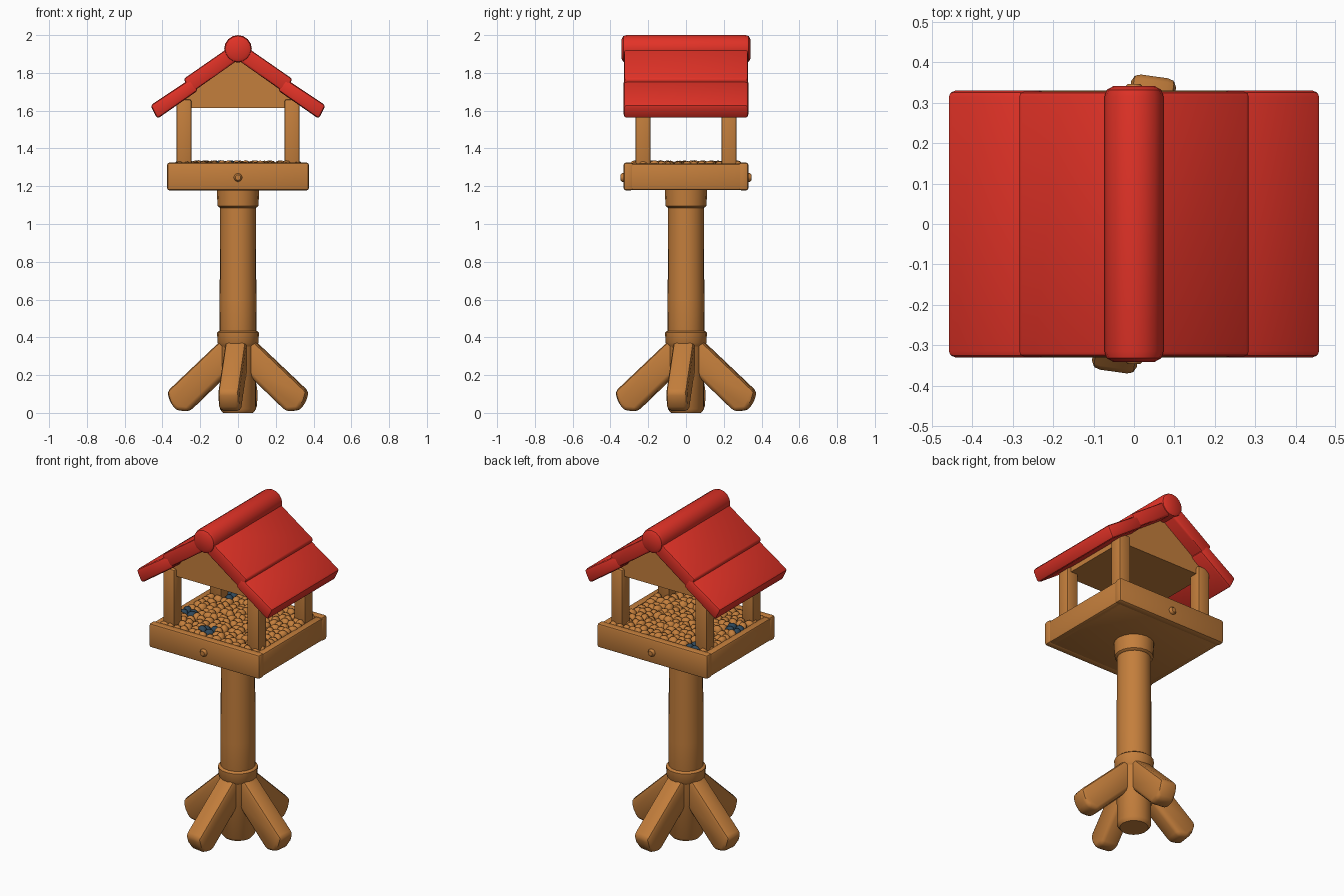
import bpy, bmesh, math, random
from mathutils import Matrix, Vector

if "Cube" in bpy.data.objects:
    bpy.data.objects.remove(bpy.data.objects["Cube"])

random.seed(4)


def material(name, rgb):
    m = bpy.data.materials.new(name)
    m.diffuse_color = (*rgb, 1)
    m.use_nodes = True
    m.node_tree.nodes["Principled BSDF"].inputs["Base Color"].default_value = m.diffuse_color
    return m


WOOD = material("warm wood", (0.55, 0.21, 0.045))
RED = material("roof red", (0.76, 0.032, 0.02))
DARK = material("dark seed blue", (0.028, 0.065, 0.105))


def finish(name, bm, mats, angle=40):
    bmesh.ops.recalc_face_normals(bm, faces=bm.faces)
    me = bpy.data.meshes.new(name)
    bm.to_mesh(me)
    bm.free()
    ob = bpy.data.objects.new(name, me)
    bpy.context.collection.objects.link(ob)
    for m in mats:
        me.materials.append(m)
    bpy.ops.object.select_all(action='DESELECT')
    ob.select_set(True)
    bpy.context.view_layer.objects.active = ob
    bpy.ops.object.shade_smooth_by_angle(angle=math.radians(angle))
    return ob


def soften(bm, r, limit=0.35):
    edges = [e for e in bm.edges if e.calc_face_angle(0) > limit]
    bmesh.ops.bevel(bm, geom=edges, offset=r, segments=2, profile=0.5,
                    affect='EDGES', clamp_overlap=True)


def box(name, lo, hi, mat, r=0.012):
    bm = bmesh.new()
    c = [(a + b) / 2 for a, b in zip(lo, hi)]
    s = [b - a for a, b in zip(lo, hi)]
    bmesh.ops.create_cube(bm, size=1, matrix=Matrix.Translation(c) @ Matrix.Diagonal((*s, 1)))
    soften(bm, r)
    return finish(name, bm, [mat])


def prism(name, pts, half, mat, r=0.012, spin=0.0):
    """Outline in the x-z plane, extruded along y by +-half, spun about z."""
    bm = bmesh.new()
    f = bm.faces.new([bm.verts.new((x, -half, z)) for x, z in pts])
    ext = bmesh.ops.extrude_face_region(bm, geom=[f])
    verts = [v for v in ext['geom'] if isinstance(v, bmesh.types.BMVert)]
    bmesh.ops.translate(bm, verts=verts, vec=(0, 2 * half, 0))
    bmesh.ops.recalc_face_normals(bm, faces=bm.faces)
    if r:
        soften(bm, r)
    bm.transform(Matrix.Rotation(spin, 4, 'Z'))
    return finish(name, bm, [mat])


def lathe(name, pts, mat, matrix=Matrix(), sides=20):
    """Radius/height outline turned about z, closed by end caps."""
    bm = bmesh.new()
    rings = [[bm.verts.new((r * math.cos(math.tau * i / sides),
                            r * math.sin(math.tau * i / sides), z))
              for i in range(sides)] for r, z in pts]
    for a, b in zip(rings, rings[1:]):
        for i in range(sides):
            j = (i + 1) % sides
            bm.faces.new((a[i], a[j], b[j], b[i]))
    bm.faces.new(rings[0])
    bm.faces.new(rings[-1])
    bm.transform(matrix)
    return finish(name, bm, [mat])


# Post with its two collars
lathe("post", [(0.08, 0.0), (0.096, 0.02), (0.097, 0.6), (0.095, 1.15)], WOOD)
lathe("lower_collar", [(0.095, 0.35), (0.108, 0.37), (0.111, 0.425), (0.1, 0.434)], WOOD)
lathe("upper_collar", [(0.095, 1.085), (0.108, 1.095), (0.113, 1.19)], WOOD)

# Four slanted braces, slightly twisted around the post
leg = [(0.04, 0.425), (0.09, 0.38), (0.375, 0.112), (0.358, 0.06),
       (0.328, 0.014), (0.262, 0.008), (0.04, 0.22)]
for k, side in enumerate(("right", "back", "left", "front")):
    prism(side + "_leg", leg, 0.056, WOOD, 0.022, math.radians(90 * k - 8))

# Tray: floor, rim boards and pegs
box("tray_floor", (-0.355, -0.31, 1.18), (0.355, 0.31, 1.29), WOOD)
for s, side in ((-1, "front"), (1, "back")):
    y0, y1 = sorted((s * 0.28, s * 0.33))
    box(side + "_rim", (-0.375, y0, 1.178), (0.375, y1, 1.325), WOOD)
    turn = Matrix.Translation((0, s * 0.32, 1.246)) @ Matrix.Rotation(-s * math.pi / 2, 4, 'X')
    lathe(side + "_peg", [(0.023, 0), (0.023, 0.018), (0.015, 0.027)], WOOD, turn, 8)
for s, side in ((-1, "left"), (1, "right")):
    x0, x1 = sorted((s * 0.325, s * 0.372))
    box(side + "_rim", (x0, -0.315, 1.18), (x1, 0.315, 1.319), WOOD)

# Seeds: jittered rows of flattened beads, dark ones in a few clusters
clusters = [(-0.06, -0.21), (-0.29, -0.07), (-0.24, 0.265)]
bm = bmesh.new()
nx, ny = 15, 13
for i in range(nx):
    for j in range(ny):
        x = -0.305 + 0.61 * i / (nx - 1) + random.uniform(-0.01, 0.01)
        y = -0.262 + 0.524 * j / (ny - 1) + random.uniform(-0.01, 0.01)
        mat = (Matrix.Translation((x, y, 1.3 + random.uniform(-0.004, 0.006)))
               @ Matrix.Rotation(random.uniform(0, 3), 4, 'Z')
               @ Matrix.Rotation(random.uniform(-0.3, 0.3), 4, 'X')
               @ Matrix.Diagonal((0.033, 0.026, 0.032, 1)))
        new = bmesh.ops.create_uvsphere(bm, u_segments=8, v_segments=6, radius=1, matrix=mat)
        dark = any((Vector((x, y)) - Vector(c)).length < 0.048 for c in clusters)
        if dark:
            for f in {f for v in new['verts'] for f in v.link_faces}:
                f.material_index = 1
finish("seeds", bm, [WOOD, DARK], 60)

# Corner posts
for sx, a in ((-1, "left"), (1, "right")):
    for sy, b in ((-1, "front"), (1, "back")):
        x, y = sx * 0.286, sy * 0.227
        box(f"{b}_{a}_upright", (x - 0.04, y - 0.04, 1.27), (x + 0.04, y + 0.04, 1.66), WOOD)

# Gable block under the roof
prism("gable", [(-0.3, 1.615), (0.3, 1.615), (0.3, 1.665), (0, 1.88), (-0.3, 1.665)],
      0.245, WOOD, 0)

# Roof: two overlapping slabs on each slope and a round ridge
upper = [(0, 1.968), (0.288, 1.768), (0.25, 1.692), (0, 1.868)]
lower = [(0.25, 1.77), (0.464, 1.628), (0.428, 1.556), (0.21, 1.708)]
for s, side in ((-1, "left"), (1, "right")):
    prism(side + "_upper_roof", [(s * x, z) for x, z in upper], 0.328, RED, 0.012)
    prism(side + "_lower_roof", [(s * x, z) for x, z in lower], 0.33, RED, 0.016)
lathe("roof_ridge", [(0.05, -0.342), (0.068, -0.332), (0.073, -0.315),
                     (0.073, 0.315), (0.068, 0.332), (0.05, 0.342)], RED,
      Matrix.Translation((0, 0, 1.927)) @ Matrix.Rotation(math.pi / 2, 4, 'X'), 16)
